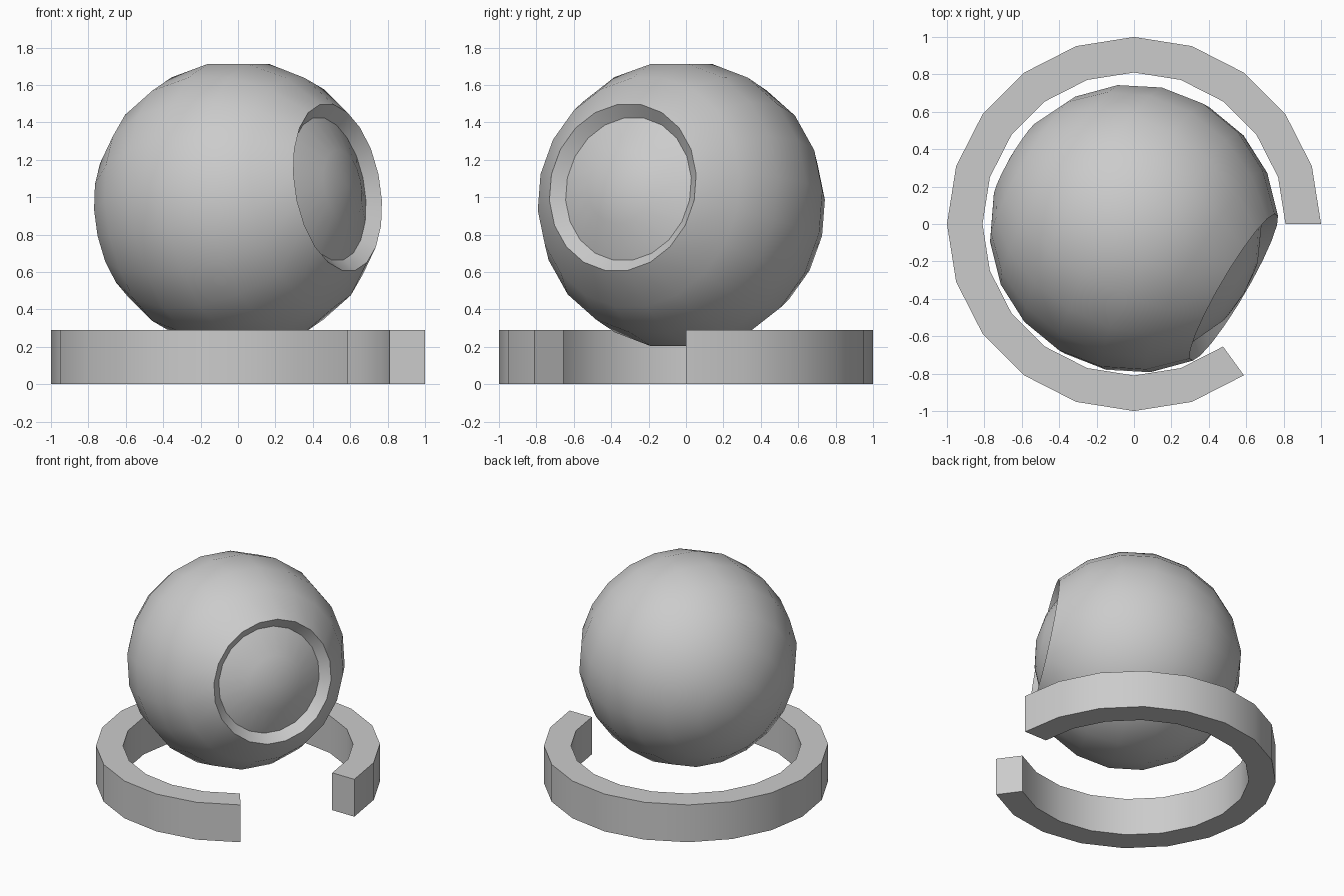
import bpy
import bmesh
from math import sin, cos, radians
from mathutils import Vector

cube = bpy.data.objects.get("Cube")
if cube:
    bpy.data.objects.remove(cube)

grey = bpy.data.materials.new("plain_grey")
grey.use_nodes = True
colour = (0.6, 0.6, 0.6, 1)
grey.diffuse_color = colour
grey.node_tree.nodes["Principled BSDF"].inputs["Base Color"].default_value = colour

SIDES = 20
STEP = 360 / SIDES


def finish(bm, name):
    """Turn a bmesh into a smooth object with sharp creases."""
    bmesh.ops.recalc_face_normals(bm, faces=bm.faces)
    mesh = bpy.data.meshes.new(name)
    bm.to_mesh(mesh)
    bm.free()
    mesh.materials.append(grey)
    obj = bpy.data.objects.new(name, mesh)
    bpy.context.collection.objects.link(obj)
    bpy.ops.object.select_all(action="DESELECT")
    obj.select_set(True)
    bpy.context.view_layer.objects.active = obj
    bpy.ops.object.shade_smooth_by_angle(angle=radians(30))
    return obj


def sweep(bm, section, steps):
    """Spin a closed or open loop of edges about z."""
    return bmesh.ops.spin(bm, geom=section, axis=(0, 0, 1), cent=(0, 0, 0),
                          angle=radians(STEP * steps), steps=steps)


# Base ring: square section swept most of the way round, leaving a gap
INNER, OUTER, HEIGHT = 0.81, 1.0, 0.29
bm = bmesh.new()
corners = [(INNER, 0), (OUTER, 0), (OUTER, HEIGHT), (INNER, HEIGHT)]
start = bm.faces.new([bm.verts.new((x, 0, z)) for x, z in corners])
end_geom = sweep(bm, list(start.edges), 17)["geom_last"]
bm.faces.new([v for v in end_geom if isinstance(v, bmesh.types.BMVert)])
finish(bm, "base_ring")

# Eyeball: lathed profile with a recessed domed lens at its pole
R = 0.773
profile = [(0, 0.69), (0.2, 0.656), (0.389, 0.565)]
profile += [(R * sin(radians(a)), R * cos(radians(a))) for a in range(36, 180, 18)]
profile.append((0, -R))
bm = bmesh.new()
half = radians(STEP / 2)
verts = [bm.verts.new((r * cos(half), r * sin(half), d)) for r, d in profile]
edges = [bm.edges.new(pair) for pair in zip(verts, verts[1:])]
sweep(bm, edges, SIDES)
bmesh.ops.remove_doubles(bm, verts=bm.verts, dist=0.001)
eyeball = finish(bm, "eyeball")
gaze = Vector((0.852, -0.5, 0.151))
eyeball.rotation_euler = gaze.to_track_quat("Z", "Y").to_euler()
eyeball.location = (0, -0.025, 0.958)
